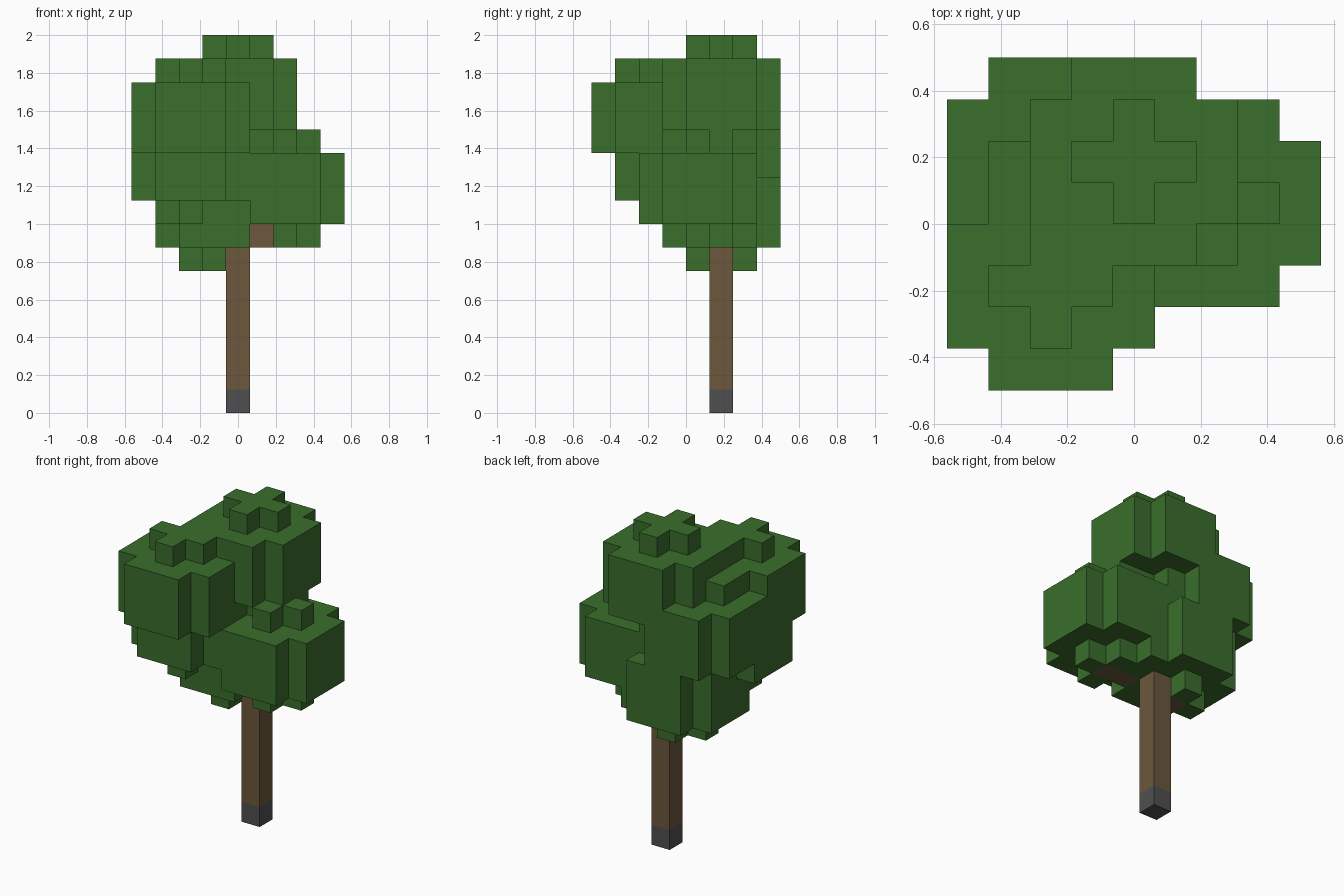
import bpy
import bmesh
from mathutils import Vector

cube = bpy.data.objects.get("Cube")
if cube:
    bpy.data.objects.remove(cube, do_unlink=True)

CELL = 0.125
ORIGIN = Vector((-0.5625, -0.5, 0.0))


def material(name, rgb):
    mat = bpy.data.materials.new(name)
    mat.use_nodes = True
    mat.diffuse_color = (*rgb, 1)
    mat.node_tree.nodes["Principled BSDF"].inputs["Base Color"].default_value = (*rgb, 1)
    return mat


def leaf_cluster(cx, cy, base):
    """Five layers: a plus, three wide layers without corners, a plus."""
    cells = set()
    for layer in range(5):
        radius = 1 if layer in (0, 4) else 2
        for dx in range(-radius, radius + 1):
            for dy in range(-radius, radius + 1):
                if abs(dx) + abs(dy) < 2 * radius:
                    cells.add((cx + dx, cy + dy, base + layer))
    return cells


def build(name, cells, solid, mat):
    """Skin a set of cells, leaving out faces buried against other cells."""
    bm = bmesh.new()
    for cell in cells:
        for axis in range(3):
            for side in (0, 1):
                step = [0, 0, 0]
                step[axis] = 2 * side - 1
                if tuple(c + s for c, s in zip(cell, step)) in solid:
                    continue
                u, v = (axis + 1) % 3, (axis + 2) % 3
                corners = []
                for a, b in ((0, 0), (1, 0), (1, 1), (0, 1)):
                    p = Vector(cell)
                    p[axis] += side
                    p[u] += a
                    p[v] += b
                    corners.append(bm.verts.new(ORIGIN + p * CELL))
                bm.faces.new(corners if side else corners[::-1])
    bmesh.ops.remove_doubles(bm, verts=bm.verts, dist=0.001)
    mesh = bpy.data.meshes.new(name)
    bm.to_mesh(mesh)
    bm.free()
    mesh.materials.append(mat)
    obj = bpy.data.objects.new(name, mesh)
    bpy.context.collection.objects.link(obj)


# Trunk column, its foot, and the limbs reaching into the leaves
foot = {(4, 5, 0)}
trunk = {(4, 5, k) for k in range(1, 12)}
limbs = {(5, 4, 7), (6, 4, 7), (3, 5, 6)}
wood = foot | trunk | limbs

# Leaf clusters: centre column and lowest layer
canopy = set()
for cluster in ((4, 5, 11), (2, 2, 10), (2, 5, 9), (2, 3, 8), (6, 4, 7), (3, 5, 6)):
    canopy |= leaf_cluster(*cluster)
canopy -= wood

solid = wood | canopy
bark = material("bark brown", (0.15, 0.095, 0.045))
build("trunk_foot", foot, solid, material("stone grey", (0.078, 0.078, 0.078)))
build("trunk", trunk, solid, bark)
build("limbs", limbs, solid, bark)
build("canopy", canopy, solid, material("leaf green", (0.042, 0.156, 0.025)))
